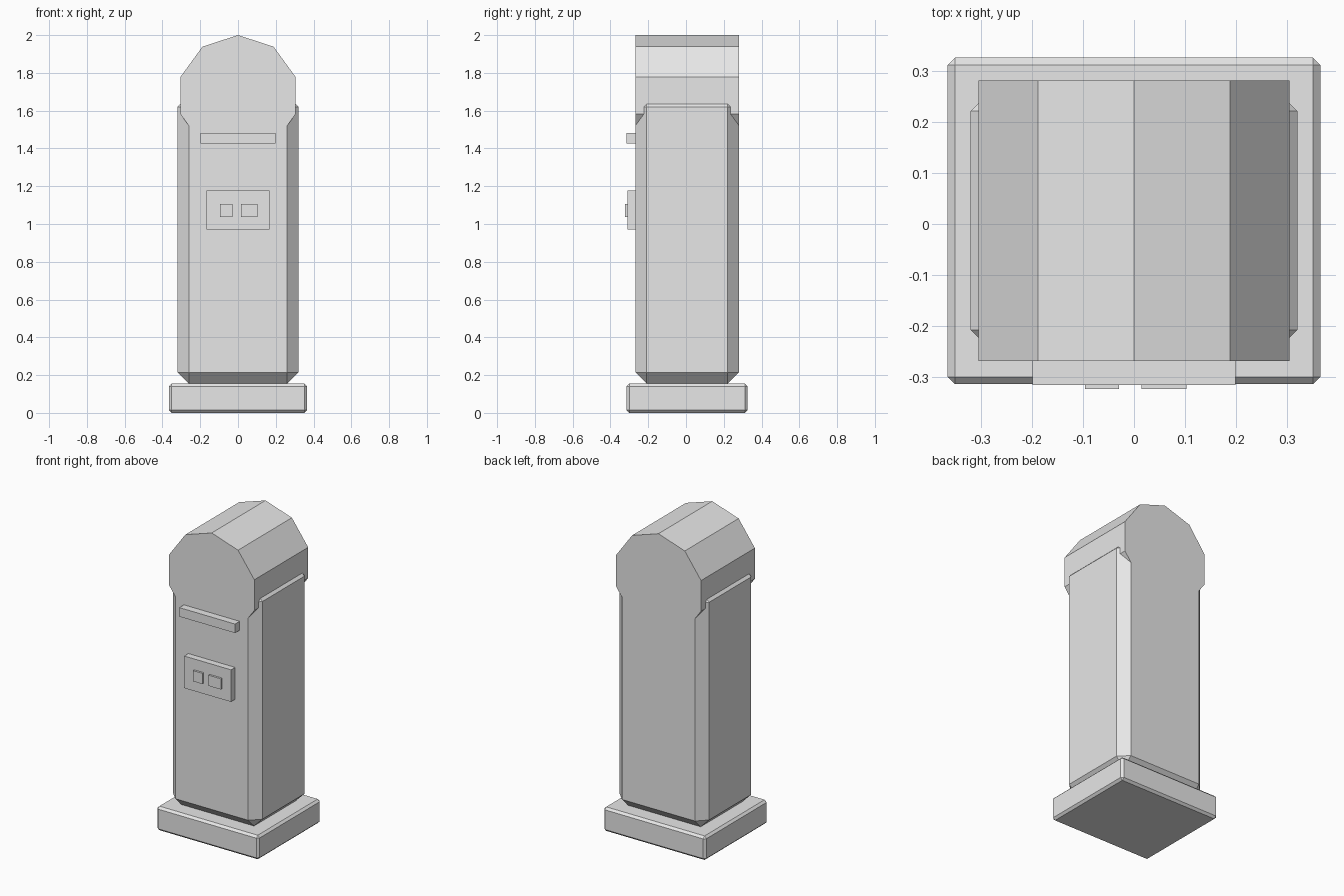
import bpy
import bmesh
from math import cos, sin, radians

cube = bpy.data.objects.get("Cube")
if cube:
    bpy.data.objects.remove(cube, do_unlink=True)

# One plain grey for everything
grey = bpy.data.materials.new("light_grey")
grey.use_nodes = True
grey.diffuse_color = (0.8, 0.8, 0.8, 1)
grey.node_tree.nodes["Principled BSDF"].inputs["Base Color"].default_value = (0.8, 0.8, 0.8, 1)

FRONT, BACK = -0.268, 0.281


def finish(name, bm):
    bmesh.ops.recalc_face_normals(bm, faces=bm.faces)
    mesh = bpy.data.meshes.new(name)
    bm.to_mesh(mesh)
    bm.free()
    mesh.materials.append(grey)
    obj = bpy.data.objects.new(name, mesh)
    bpy.context.scene.collection.objects.link(obj)
    return obj


def box(name, xs, ys, zs, chamfer=0):
    """Box between pairs of limits, with optional flat chamfers."""
    bm = bmesh.new()
    bmesh.ops.create_cube(bm, size=1)
    for v in bm.verts:
        v.co = [(lo + hi) / 2 + c * (hi - lo)
                for c, (lo, hi) in zip(v.co, (xs, ys, zs))]
    if chamfer:
        bmesh.ops.bevel(bm, geom=bm.edges[:], offset=chamfer,
                        offset_type='OFFSET', segments=1, affect='EDGES')
    return finish(name, bm)


# Plinth and chamfered body
box("base", (-0.365, 0.365), (-0.314, 0.326), (0, 0.155), 0.014)
box("body", (-0.32, 0.32), (FRONT, BACK), (0.155, 1.68), 0.06)

# Ten-sided barrel roof running front to back
bm = bmesh.new()
ring = [bm.verts.new((0.32 * cos(radians(a)), FRONT, 1.68 + 0.32 * sin(radians(a))))
        for a in range(18, 378, 36)]
face = bm.faces.new(ring)
extruded = bmesh.ops.extrude_face_region(bm, geom=[face], use_keep_orig=True)
bmesh.ops.translate(bm, vec=(0, BACK - FRONT, 0),
                    verts=[g for g in extruded["geom"] if isinstance(g, bmesh.types.BMVert)])
finish("roof", bm)

# Front fittings
box("mail_slot", (-0.199, 0.199), (-0.315, FRONT + 0.02), (1.425, 1.483))
box("front_panel", (-0.167, 0.167), (-0.31, FRONT + 0.02), (0.97, 1.177))
box("right_button", (-0.096, -0.029), (-0.323, -0.3), (1.038, 1.107))
box("left_button", (0.015, 0.103), (-0.323, -0.3), (1.038, 1.107))
